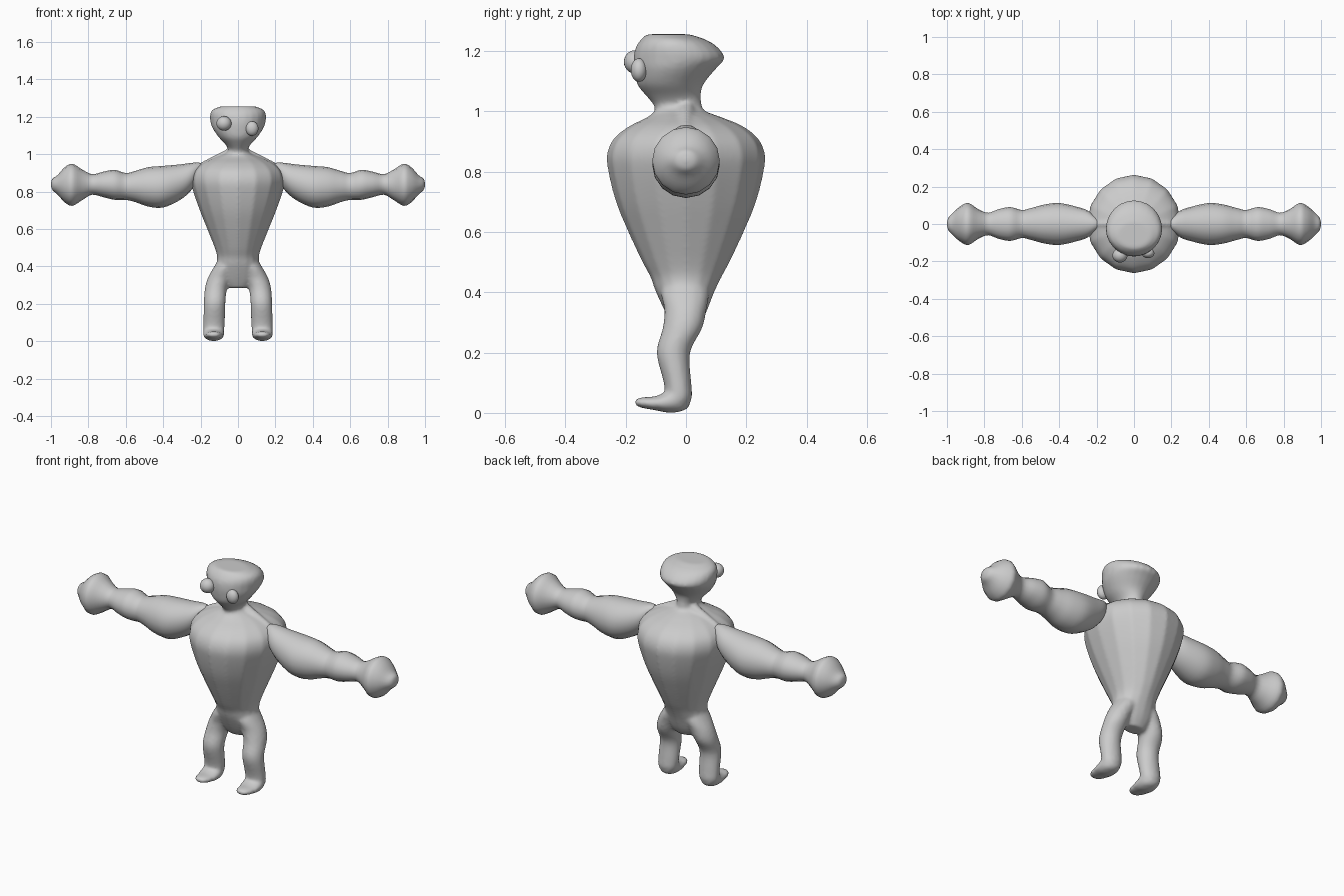
import bpy, bmesh, math
from mathutils import Vector


def smooth_rings(rings, steps=4):
    """Catmull-Rom interpolation between the given rings."""
    r = [Vector(q) for q in rings]
    out = []
    for i in range(len(r) - 1):
        p0, p1, p2, p3 = r[max(i - 1, 0)], r[i], r[i + 1], r[min(i + 2, len(r) - 1)]
        for s in range(steps):
            t = s / steps
            out.append(0.5 * (2 * p1 + (p2 - p0) * t + (2 * p0 - 5 * p1 + 4 * p2 - p3) * t * t
                              + (3 * p1 - p0 - 3 * p2 + p3) * t ** 3))
    return out + [r[-1]]


def loft(bm, rings, axis, sides=16):
    """Skin ellipses (pos, centre a, centre b, radius a, radius b) along an axis.
    (a, b) are the other two axes in x, y, z order."""
    others = [k for k in range(3) if k != axis]
    loops = []
    for pos, ca, cb, ra, rb in smooth_rings(rings):
        loop = []
        for k in range(sides):
            ang = 2 * math.pi * k / sides
            co = [0, 0, 0]
            co[axis] = pos
            co[others[0]] = ca + max(ra, 0.002) * math.cos(ang)
            co[others[1]] = cb + max(rb, 0.002) * math.sin(ang)
            loop.append(bm.verts.new(co))
        loops.append(loop)
    for a, b in zip(loops, loops[1:]):
        for k in range(sides):
            j = (k + 1) % sides
            bm.faces.new((a[k], a[j], b[j], b[k]))
    bm.faces.new(loops[0])
    bm.faces.new(loops[-1])


def finish(bm, name):
    bmesh.ops.recalc_face_normals(bm, faces=bm.faces)
    for f in bm.faces:
        f.smooth = True
    me = bpy.data.meshes.new(name)
    bm.to_mesh(me)
    bm.free()
    ob = bpy.data.objects.new(name, me)
    bpy.context.collection.objects.link(ob)
    return ob


# Body: torso, head, legs and feet fused into one skin
bm = bmesh.new()
torso = [(0.285, 0, 0, 0.06, 0.04), (0.33, 0, 0.0, 0.10, 0.066), (0.40, 0, -0.003, 0.115, 0.097),
         (0.45, 0, 0, 0.112, 0.118), (0.50, 0, 0, 0.125, 0.145), (0.60, 0, 0, 0.165, 0.192),
         (0.70, 0, 0, 0.205, 0.233), (0.80, 0, 0, 0.24, 0.258), (0.86, 0, 0, 0.251, 0.262),
         (0.91, 0, 0, 0.238, 0.24), (0.95, 0, 0, 0.195, 0.19), (0.98, 0, -0.005, 0.13, 0.125),
         (1.00, 0, -0.02, 0.075, 0.085), (1.02, 0, -0.03, 0.05, 0.075)]
loft(bm, torso, 2)
head = [(0.97, 0, -0.02, 0.06, 0.07), (1.02, 0, -0.027, 0.052, 0.08), (1.05, 0, -0.041, 0.066, 0.09),
        (1.09, 0, -0.052, 0.103, 0.11), (1.14, 0, -0.037, 0.137, 0.135),
        (1.175, 0, -0.023, 0.148, 0.151), (1.21, 0, -0.03, 0.15, 0.138),
        (1.238, 0, -0.042, 0.135, 0.108), (1.256, 0, -0.06, 0.09, 0.07)]
loft(bm, head, 2, 24)
leg = [(0.46, 0.04, 0.0, 0.05, 0.06), (0.40, 0.065, -0.003, 0.062, 0.08),
       (0.34, 0.097, -0.002, 0.064, 0.07), (0.28, 0.118, -0.012, 0.06, 0.066),
       (0.20, 0.125, -0.042, 0.058, 0.056), (0.10, 0.128, -0.028, 0.058, 0.046),
       (0.05, 0.13, -0.025, 0.055, 0.045), (0.01, 0.13, -0.035, 0.04, 0.035)]
foot = [(0.012, 0.13, 0.05, 0.03, 0.03), (-0.02, 0.13, 0.05, 0.053, 0.047),
        (-0.06, 0.13, 0.037, 0.057, 0.037), (-0.10, 0.13, 0.032, 0.052, 0.024),
        (-0.145, 0.13, 0.034, 0.04, 0.018), (-0.17, 0.13, 0.035, 0.02, 0.01)]
# Small tapered ridge from the neck towards each shoulder
ridge = [(0.02, 0, 1.02, 0.03, 0.03), (0.07, 0, 1.0, 0.025, 0.022),
         (0.13, 0, 0.975, 0.016, 0.018), (0.20, 0, 0.945, 0.01, 0.012)]
for s in (1, -1):
    for rings in (leg, foot):
        loft(bm, [(p, s * a, b, ra, rb) for p, a, b, ra, rb in rings], 2 if rings is leg else 1)
    loft(bm, [(s * p, a, b, ra, rb) for p, a, b, ra, rb in ridge], 0, 10)
body = finish(bm, "body")
rm = body.modifiers.new("fuse", 'REMESH')
rm.mode = 'VOXEL'
rm.voxel_size = 0.009
rm.use_smooth_shade = True
sm = body.modifiers.new("blend", 'SMOOTH')
sm.factor = 0.5
sm.iterations = 6

# Arms with bulging upper arm, forearm and a rounded fist
arm = [(0.17, 0, 0.93, 0.01, 0.01), (0.21, 0, 0.915, 0.04, 0.04), (0.25, 0, 0.88, 0.073, 0.073),
       (0.31, 0, 0.85, 0.093, 0.095), (0.40, 0, 0.826, 0.112, 0.111), (0.48, 0, 0.825, 0.104, 0.105),
       (0.55, 0, 0.827, 0.085, 0.083), (0.60, 0, 0.827, 0.075, 0.072), (0.66, 0, 0.836, 0.09, 0.08),
       (0.72, 0, 0.838, 0.08, 0.068), (0.78, 0, 0.838, 0.06, 0.055), (0.83, 0, 0.836, 0.078, 0.08),
       (0.885, 0, 0.836, 0.112, 0.112), (0.925, 0, 0.836, 0.097, 0.095),
       (0.965, 0, 0.836, 0.063, 0.052), (0.992, 0, 0.838, 0.034, 0.03), (1.0, 0, 0.838, 0.006, 0.006)]
for s, name in ((1, "arm_left"), (-1, "arm_right")):
    bm = bmesh.new()
    loft(bm, [(s * p, a, b, ra, rb) for p, a, b, ra, rb in arm], 0)
    finish(bm, name)

# Eyes, slightly uneven
for name, co, rad in (("eye_right", (-0.075, -0.168, 1.164), (0.04, 0.038, 0.039)),
                      ("eye_left", (0.075, -0.156, 1.137), (0.034, 0.027, 0.039))):
    bm = bmesh.new()
    bmesh.ops.create_uvsphere(bm, u_segments=24, v_segments=14, radius=1)
    bmesh.ops.scale(bm, vec=rad, verts=bm.verts)
    bmesh.ops.translate(bm, vec=co, verts=bm.verts)
    finish(bm, name)
